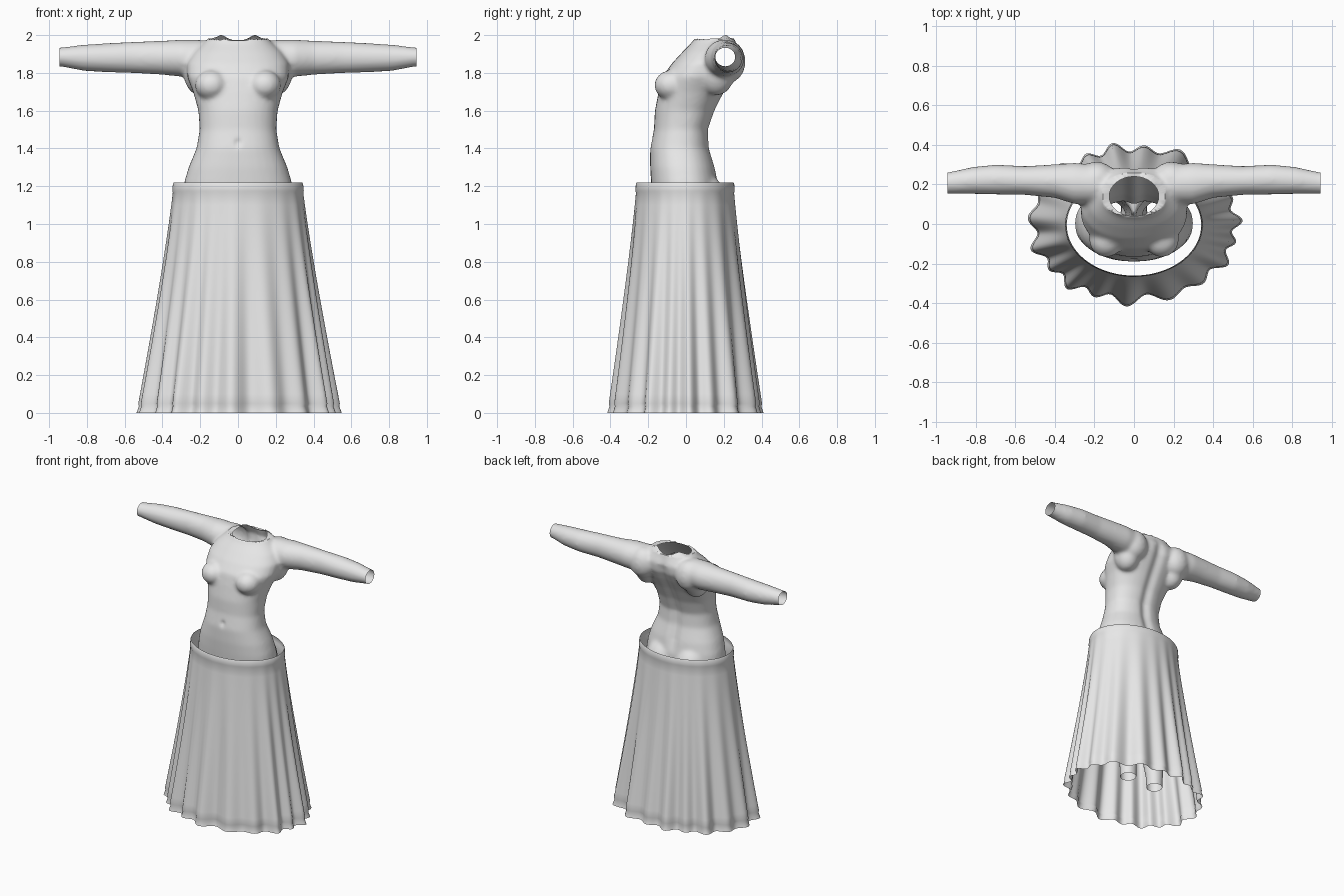
import bpy, bmesh, math
from mathutils import Vector, Matrix

if "Cube" in bpy.data.objects:
    bpy.data.objects.remove(bpy.data.objects["Cube"])

GREY = (0.8, 0.8, 0.8, 1)
mat = bpy.data.materials.new("light grey")
mat.use_nodes = True
mat.diffuse_color = GREY
mat.node_tree.nodes["Principled BSDF"].inputs["Base Color"].default_value = GREY


def make_object(name, bm):
    mesh = bpy.data.meshes.new(name)
    bm.to_mesh(mesh)
    bm.free()
    mesh.materials.append(mat)
    obj = bpy.data.objects.new(name, mesh)
    bpy.context.collection.objects.link(obj)
    return obj


def bridge(bm, rings):
    n = len(rings[0])
    for a, b in zip(rings, rings[1:]):
        for i in range(n):
            j = (i + 1) % n
            bm.faces.new((a[i], a[j], b[j], b[i]))


def loft(bm, sections, u, v, n=32, power=1.0):
    """Closed tube of elliptical sections: (centre, radius along u, radius along v)."""
    rings = []
    for centre, ru, rv in sections:
        ring = []
        for i in range(n):
            c, s = math.cos(math.tau * i / n), math.sin(math.tau * i / n)
            c, s = (math.copysign(abs(k) ** power, k) for k in (c, s))
            ring.append(bm.verts.new(Vector(centre) + u * (ru * c) + v * (rv * s)))
        rings.append(ring)
    bridge(bm, rings)
    bm.faces.new(rings[0][::-1])
    bm.faces.new(rings[-1])


def ball(bm, centre, radii):
    m = Matrix.Translation(centre) @ Matrix.Diagonal((*radii, 1))
    bmesh.ops.create_uvsphere(bm, u_segments=32, v_segments=20, radius=1, matrix=m)


X, Y, Z = Vector((1, 0, 0)), Vector((0, 1, 0)), Vector((0, 0, 1))
bm = bmesh.new()

# Torso: height, half width, front, back
torso = [(0.93, .24, -.12, .14), (1.0, .29, -.155, .17), (1.1, .30, -.175, .18),
         (1.22, .285, -.185, .17), (1.3, .262, -.19, .155), (1.4, .22, -.19, .125),
         (1.5, .203, -.17, .12), (1.6, .21, -.165, .155), (1.7, .238, -.145, .205),
         (1.78, .27, -.125, .25), (1.85, .27, -.075, .285), (1.91, .235, -.02, .29),
         (1.96, .18, .03, .265), (2.0, .14, .05, .25), (2.06, .13, .05, .25)]
loft(bm, [((0, (f + b) / 2, z), w, (b - f) / 2) for z, w, f, b in torso], X, Y, power=.88)

# Arms: x, y, z, half depth, half height
arm = [(.10, .19, 1.89, .07, .07), (.20, .20, 1.875, .10, .10), (.30, .205, 1.878, .105, .098),
       (.40, .217, 1.88, .085, .09), (.55, .22, 1.882, .073, .083), (.70, .225, 1.88, .076, .077),
       (.82, .22, 1.88, .068, .069), (.94, .208, 1.884, .054, .05), (1.0, .205, 1.884, .052, .048)]
# Legs: y, z, radius, x
leg = [(.0, 1.1, .13, .14), (.01, .95, .145, .145), (.02, .75, .12, .135), (.03, .53, .085, .125),
       (.06, .35, .082, .12), (.08, .15, .06, .12), (.08, .02, .056, .12)]
for side in (-1, 1):
    loft(bm, [((side * x, y, z), ry, rz) for x, y, z, ry, rz in arm], Y, Z * side)
    loft(bm, [((side * x, y, z), r, r) for y, z, r, x in leg], X, -Y)
    ball(bm, (side * .14, -.075, 1.735), (.088, .093, .08))      # bust
    ball(bm, (side * .115, .08, 1.12), (.125, .135, .15))        # seat
    ball(bm, (side * .19, .23, 1.86), (.10, .085, .11))          # shoulder blade
    ball(bm, (side * .20, .16, 1.81), (.09, .10, .13))           # armpit fold
bmesh.ops.recalc_face_normals(bm, faces=bm.faces)
form = make_object("body_form", bm)

# Fuse the parts into one soft skin
remesh = form.modifiers.new("fuse", 'REMESH')
remesh.mode = 'VOXEL'
remesh.voxel_size = 0.012
soften = form.modifiers.new("soften", 'SMOOTH')
soften.factor = 0.5
soften.iterations = 9
skin = bpy.data.meshes.new_from_object(form.evaluated_get(bpy.context.evaluated_depsgraph_get()))
bm = bmesh.new()
bm.from_mesh(skin)
bpy.data.objects.remove(form)
bpy.data.meshes.remove(skin)

# Spine groove, cleft and navel
for v in bm.verts:
    x, y, z = v.co
    if y > .05 and 1.2 < z < 1.97:
        v.co.y -= .018 * math.exp(-(x / .035) ** 2) * min(1, (z - 1.2) / .1, (1.97 - z) / .1)
    if y < -.1:
        v.co.y += .012 * math.exp(-(x / .015) ** 2 - ((z - 1.43) / .02) ** 2)

# Open wrists and ankles
for co, no in ((X * .945, X), (X * -.945, -X), (Z * .07, -Z)):
    bmesh.ops.bisect_plane(bm, geom=bm.verts[:] + bm.edges[:] + bm.faces[:], dist=1e-5,
                           plane_co=co, plane_no=no, clear_outer=True)

# Open neckline with a gently raised edge
def neck_distance(p):
    return math.hypot(p.x / .125, (p.y - .14) / .1)

bmesh.ops.delete(bm, geom=[v for v in bm.verts if v.co.z > 1.9 and
                           (neck_distance(v.co) < 1 or v.co.z > 1.99)], context='VERTS')
for v in bm.verts:
    if v.is_boundary and v.co.z > 1.93 and abs(v.co.x) < .3:
        d = neck_distance(v.co)
        v.co.x /= d
        v.co.y = .14 + (v.co.y - .14) / d
        lift = math.exp(-((abs(v.co.x) - .09) ** 2 + (v.co.y - .21) ** 2) / .002)
        v.co.z = 1.972 + .028 * lift
body = make_object("body", bm)

# Skirt: flared sheet with folds that fade towards the waist
bm = bmesh.new()
N = 240
levels = [1.22, 1.21, 1.175, 1.165] + [1.1 - .1 * i for i in range(11)] + [.05, .035, 0]
rings = []
for z in levels:
    t = (1.22 - z) / 1.22
    flare = t ** 1.15
    band = .004 if 1.17 < z < 1.215 else 0
    tuck = .006 if z == .035 else 0
    ring = []
    for i in range(N):
        a = math.tau * i / N
        wave = math.sin(19 * a + 1.3 * math.sin(3 * a + .5)) + .45 * math.sin(11 * a + 1)
        fold = .021 * wave * t ** 1.2 - tuck + band
        ring.append(bm.verts.new(((.34 + .18 * flare + fold) * math.cos(a),
                                  (.256 + .132 * flare + fold) * math.sin(a) - .005 * (1 - t), z)))
    rings.append(ring)
bridge(bm, rings)
bmesh.ops.recalc_face_normals(bm, faces=bm.faces)
skirt = make_object("skirt", bm)

# Smooth shading
for obj in (body, skirt):
    bpy.ops.object.select_all(action='DESELECT')
    obj.select_set(True)
    bpy.context.view_layer.objects.active = obj
    bpy.ops.object.shade_smooth_by_angle(angle=math.radians(50))
